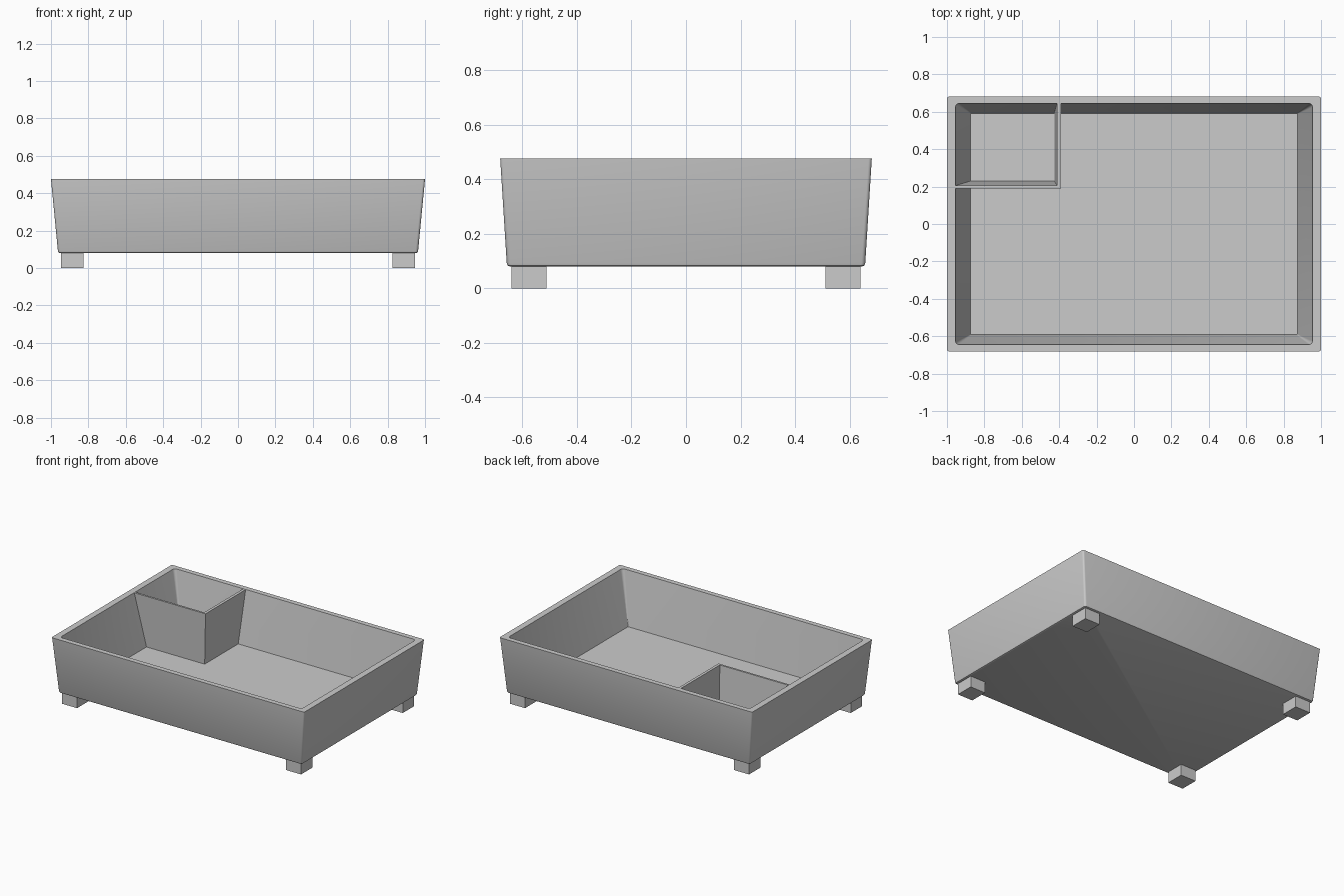
import bpy, bmesh
from math import radians, cos, sin, pi

if "Cube" in bpy.data.objects:
    bpy.data.objects.remove(bpy.data.objects["Cube"])


def make_object(name, bm, smooth=False):
    bmesh.ops.recalc_face_normals(bm, faces=bm.faces)
    mesh = bpy.data.meshes.new(name)
    bm.to_mesh(mesh)
    bm.free()
    obj = bpy.data.objects.new(name, mesh)
    bpy.context.collection.objects.link(obj)
    if smooth:
        bpy.ops.object.select_all(action='DESELECT')
        obj.select_set(True)
        bpy.context.view_layer.objects.active = obj
        bpy.ops.object.shade_smooth_by_angle(angle=radians(35))
    return obj


def rounded_rect(hx, hy, r, z, seg=4):
    pts = []
    for k, (sx, sy) in enumerate([(1, 1), (-1, 1), (-1, -1), (1, -1)]):
        for i in range(seg + 1):
            a = pi / 2 * (k + i / seg)
            pts.append((sx * (hx - r) + r * cos(a), sy * (hy - r) + r * sin(a), z))
    return pts


def loft(name, rings, smooth=False):
    bm = bmesh.new()
    loops = [[bm.verts.new(p) for p in ring] for ring in rings]
    n = len(loops[0])
    for a, b in zip(loops, loops[1:]):
        for i in range(n):
            j = (i + 1) % n
            bm.faces.new((a[i], a[j], b[j], b[i]))
    bm.faces.new(loops[0][::-1])
    bm.faces.new(loops[-1])
    return make_object(name, bm, smooth)


# Tapered open tray: outside, rim, inside, floor (half x, half y, corner radius, z)
sections = [
    (0.953, 0.646, 0.010, 0.080),
    (0.960, 0.653, 0.014, 0.083),
    (0.963, 0.657, 0.014, 0.092),
    (1.000, 0.681, 0.012, 0.475),
    (0.955, 0.645, 0.020, 0.475),
    (0.873, 0.592, 0.004, 0.100),
]
loft("tray", [rounded_rect(*s) for s in sections], smooth=True)


# L-shaped partition closing off the back left corner
def partition_outline(x_end, y_end, ox, oy, ix, iy, z):
    return [(x_end, oy, z), (ox, oy, z), (ox, y_end, z),
            (ix, y_end, z), (ix, iy, z), (x_end, iy, z)]


loft("corner_partition", [
    partition_outline(-0.930, 0.635, -0.413, 0.213, -0.426, 0.230, 0.095),
    partition_outline(-0.970, 0.660, -0.391, 0.191, -0.411, 0.205, 0.474),
])

# Four square feet
for x_name, sx in (("left", -1), ("right", 1)):
    for y_name, sy in (("front", -1), ("back", 1)):
        bm = bmesh.new()
        bmesh.ops.create_cube(bm, size=1)
        bmesh.ops.scale(bm, vec=(0.12, 0.128, 0.085), verts=bm.verts)
        bmesh.ops.translate(bm, vec=(sx * 0.886, sy * 0.575, 0.0425), verts=bm.verts)
        make_object(f"{y_name}_{x_name}_foot", bm)
